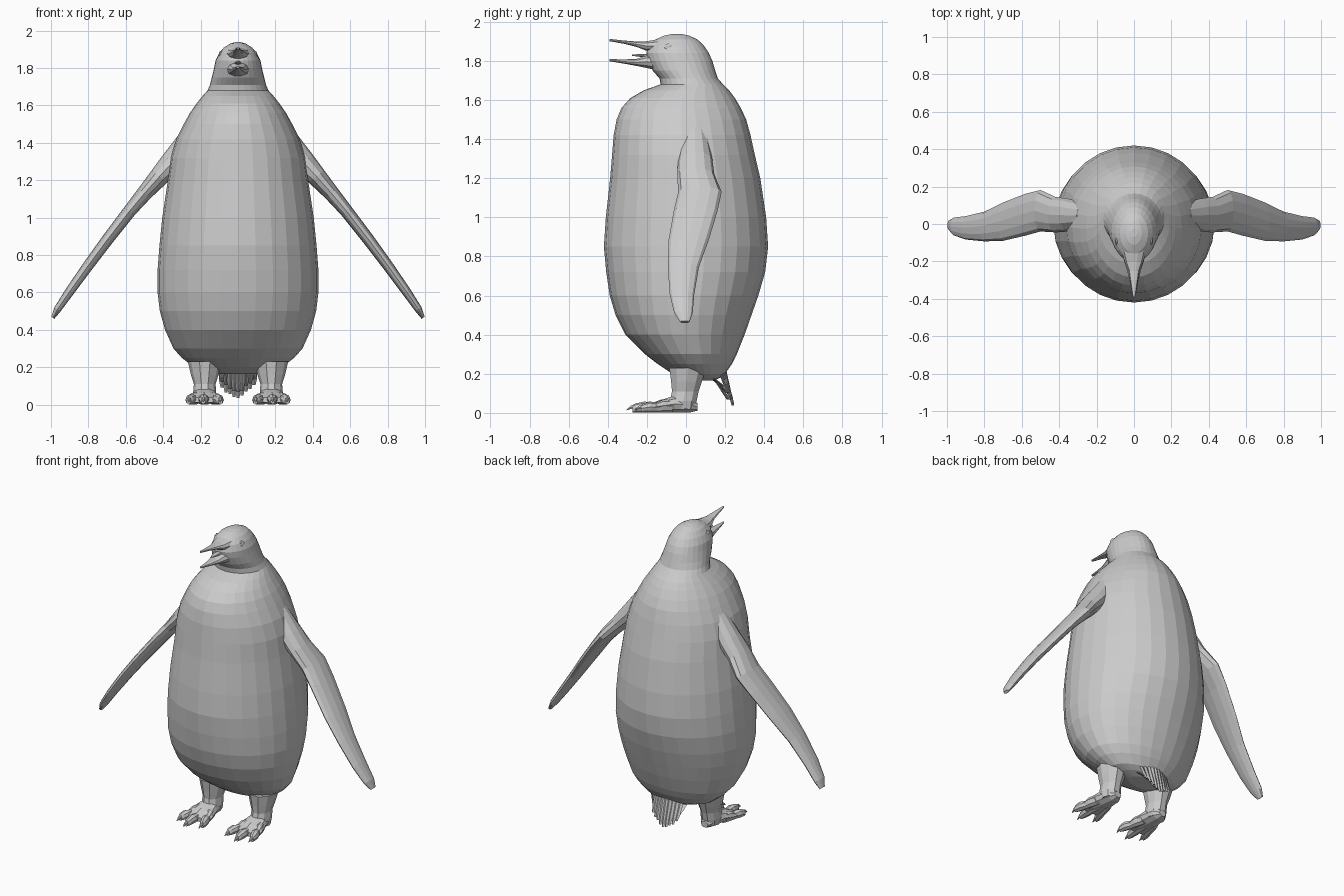
import bpy, bmesh, math, random
from mathutils import Vector

random.seed(4)


def loft(name, rings, mirror=False):
    """Skin a list of equal-sized point rings and cap both ends."""
    bm = bmesh.new()
    vs = [[bm.verts.new(p) for p in r] for r in rings]
    n = len(vs[0])
    for a, b in zip(vs, vs[1:]):
        for i in range(n):
            j = (i + 1) % n
            bm.faces.new((a[i], a[j], b[j], b[i]))
    bm.faces.new(vs[0])
    bm.faces.new(vs[-1])
    bmesh.ops.recalc_face_normals(bm, faces=bm.faces)
    me = bpy.data.meshes.new(name)
    bm.to_mesh(me)
    bm.free()
    ob = bpy.data.objects.new(name, me)
    bpy.context.collection.objects.link(ob)
    if mirror:
        ob.modifiers.new("mirror", 'MIRROR').use_mirror_merge = False
    return ob


def oval(c, u, v, n):
    """Ring of n points around c with half-axes u and v."""
    c, u, v = Vector(c), Vector(u), Vector(v)
    return [c + u * math.cos(2 * math.pi * i / n) + v * math.sin(2 * math.pi * i / n)
            for i in range(n)]


def level_ring(z, w, yf, yb, n, x=0):
    """Horizontal oval from front yf to back yb, half-width w."""
    return oval((x, (yf + yb) / 2, z), (w, 0, 0), (0, (yb - yf) / 2, 0), n)


def upright_ring(x, y, w, z0, z1, n):
    """Oval facing y, from z0 to z1."""
    return oval((x, y, (z0 + z1) / 2), (w, 0, 0), (0, 0, (z1 - z0) / 2), n)


# Body, neck and head: (z, half-width, front y, back y)
body = [(.165, .10, .02, .14), (.18, .17, -.02, .175), (.20, .235, -.07, .20),
        (.25, .30, -.145, .235), (.30, .345, -.21, .26), (.40, .39, -.31, .30),
        (.50, .418, -.36, .335), (.60, .43, -.39, .37), (.72, .43, -.408, .405),
        (.85, .42, -.42, .42), (1.0, .405, -.41, .41), (1.2, .375, -.388, .38),
        (1.32, .36, -.378, .352), (1.42, .33, -.37, .33), (1.50, .29, -.355, .308),
        (1.56, .257, -.33, .28), (1.61, .222, -.285, .25), (1.65, .19, -.215, .22),
        (1.68, .163, -.13, .19), (1.71, .15, -.135, .163), (1.75, .14, -.17, .15),
        (1.80, .128, -.195, .135), (1.84, .12, -.203, .117), (1.88, .10, -.192, .09),
        (1.91, .075, -.155, .058), (1.93, .042, -.11, .015), (1.938, .016, -.07, -.025)]
loft("body", [level_ring(*r, 28) for r in body])

# Bill halves and tongue: (y, half-width, z low, z high)
for name, secs in {
    "upper_bill": [(-.13, .07, 1.84, 1.915), (-.20, .05, 1.85, 1.902), (-.25, .03, 1.87, 1.90),
                   (-.32, .018, 1.888, 1.905), (-.39, .006, 1.9, 1.913)],
    "lower_bill": [(-.13, .07, 1.745, 1.83), (-.20, .052, 1.762, 1.83), (-.25, .036, 1.773, 1.812),
                   (-.32, .02, 1.786, 1.808), (-.39, .006, 1.798, 1.81)],
    "tongue": [(-.18, .022, 1.81, 1.835), (-.23, .018, 1.82, 1.837), (-.275, .006, 1.826, 1.832)],
}.items():
    loft(name, [upright_ring(0, *s, 10) for s in secs])

# Eyes
loft("eye", [oval((x, -.09, 1.868), (0, r, 0), (0, 0, r), 8)
             for x, r in ((.08, .022), (.096, .022), (.102, .012))], True)

# Flippers: (x, z, front y, back y, half-thickness)
flipper = [(.26, 1.42, -.02, .11, .06), (.35, 1.295, -.04, .135, .065),
           (.42, 1.22, -.045, .145, .053), (.50, 1.13, -.04, .182, .042),
           (.58, 1.035, -.062, .162, .035), (.70, .88, -.09, .115, .032),
           (.80, .745, -.093, .066, .029), (.90, .605, -.083, .042, .025),
           (.965, .51, -.06, .034, .02), (.99, .465, -.03, .018, .01)]
loft("flipper", [oval((x, (a + b) / 2, z), (0, (b - a) / 2, 0), (.79 * t, 0, .61 * t), 12)
                 for x, z, a, b, t in flipper], True)

# Legs: (z, half-width, front y, back y)
loft("leg", [level_ring(*r, 10, .178) for r in
             [(.02, .055, -.06, .045), (.06, .062, -.085, .058), (.11, .058, -.075, .068),
              (.16, .074, -.08, .085), (.23, .09, -.09, .11)]], True)

# Webbed foot pad: (x, y, half-width, z low, z high)
loft("foot_pad", [upright_ring(*s, 10) for s in
                  [(.175, .058, .025, .01, .05), (.175, .02, .052, 0, .085),
                   (.178, -.06, .068, 0, .09), (.18, -.13, .088, .004, .066),
                   (.182, -.19, .09, .01, .04)]], True)

# Toes with knuckles and claws
for i, (x0, x1, y1) in enumerate([(.14, .095, -.235), (.18, .185, -.268), (.22, .262, -.225)]):
    rings = []
    for t, w, h in ((0, .028, .07), (.3, .03, .068), (.5, .023, .052),
                    (.72, .029, .058), (.95, .022, .048), (1.03, .012, .04)):
        rings.append(upright_ring(x0 + (x1 - x0) * t, -.07 + (y1 + .07) * t, w, .002, h, 8))
    loft(f"toe_{i + 1}", rings, True)
    loft(f"claw_{i + 1}", [upright_ring(x1, y1 + .015, .012, .02, .046, 6),
                           upright_ring(x1, y1 - .015, .009, .018, .038, 6),
                           upright_ring(x1, y1 - .036, .003, .012, .018, 6)], True)

# Tail: two layers of narrow feathers
for layer, (y0, y1, lift) in enumerate([(.20, .24, 0), (.12, .215, .03)]):
    for i in range(9):
        s = (i - 4) / 4
        tip = .045 + lift + .05 * s * s + random.uniform(-.01, .015)
        top, end = Vector((.09 * s, y0 - .03 * s * s, .215)), Vector((.085 * s, y1 - .02 * s * s, tip))
        loft(f"tail_feather_{layer}_{i}",
             [oval(top.lerp(end, t), (w, 0, 0), (0, .007, 0), 4)
              for t, w in ((0, .016), (.7, .015), (1, .008))])
